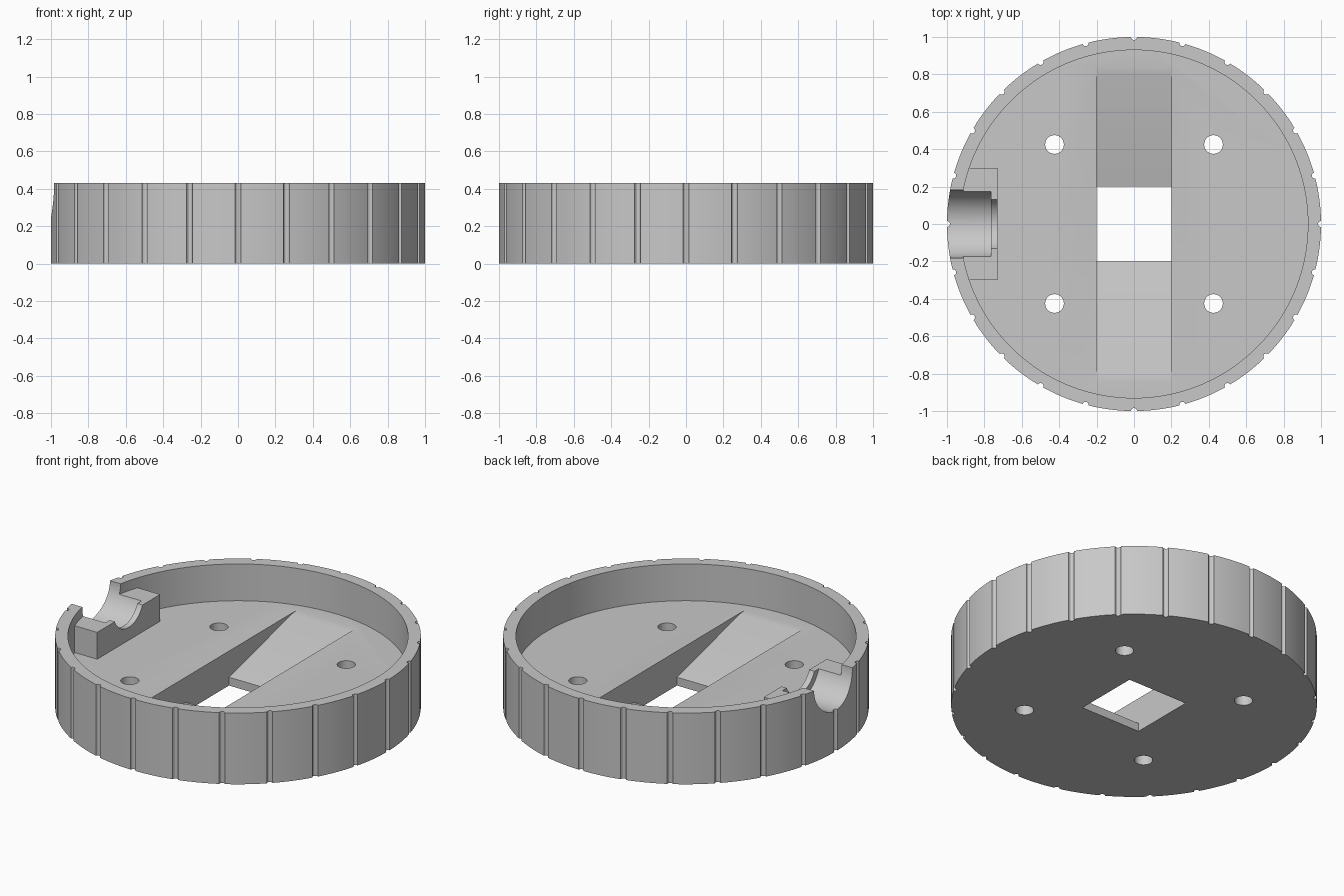
import bpy, bmesh, math
from mathutils import Matrix

if "Cube" in bpy.data.objects:
    bpy.data.objects.remove(bpy.data.objects["Cube"])

HEIGHT = 0.43
FLOOR = 0.208
GROOVES = 24

grey = bpy.data.materials.new("light_grey")
grey.diffuse_color = (0.58, 0.58, 0.58, 1)
grey.use_nodes = True
grey.node_tree.nodes["Principled BSDF"].inputs["Base Color"].default_value = grey.diffuse_color


def prism(name, points, lo, hi, matrix=Matrix()):
    """Extrude a 2D outline along its local z, then place it."""
    bm = bmesh.new()
    face = bm.faces.new([bm.verts.new((x, y, lo)) for x, y in points])
    out = bmesh.ops.extrude_face_region(bm, geom=[face])
    top = [v for v in out["geom"] if isinstance(v, bmesh.types.BMVert)]
    bmesh.ops.translate(bm, verts=top, vec=(0, 0, hi - lo))
    bmesh.ops.transform(bm, verts=bm.verts, matrix=matrix)
    bmesh.ops.recalc_face_normals(bm, faces=bm.faces)
    mesh = bpy.data.meshes.new(name)
    bm.to_mesh(mesh)
    bm.free()
    obj = bpy.data.objects.new(name, mesh)
    bpy.context.collection.objects.link(obj)
    mesh.materials.append(grey)
    return obj


def circle(radius, sides, cx=0.0, cy=0.0):
    return [(cx + radius * math.cos(2 * math.pi * i / sides),
             cy + radius * math.sin(2 * math.pi * i / sides)) for i in range(sides)]


def rect(x0, x1, y0, y1):
    return [(x0, y0), (x1, y0), (x1, y1), (x0, y1)]


def combine(target, other, operation):
    mod = target.modifiers.new("combine", "BOOLEAN")
    mod.operation = operation
    mod.solver = "EXACT"
    mod.object = other
    bpy.context.view_layer.objects.active = target
    bpy.ops.object.modifier_apply(modifier=mod.name)
    bpy.data.objects.remove(other, do_unlink=True)


# Outer outline with a small round groove every 15 degrees
outline = []
half = 0.016
for g in range(GROOVES):
    a = 2 * math.pi * g / GROOVES
    for k in range(7):                      # groove dip
        t = math.pi * k / 6
        r = math.cos(half) - half * math.sin(t)
        s = -half * math.cos(t)
        outline.append((r * math.cos(a) - s * math.sin(a),
                        r * math.sin(a) + s * math.cos(a)))
    for k in range(1, 8):                   # rim arc up to the next groove
        b = a + half + (2 * math.pi / GROOVES - 2 * half) * k / 8
        outline.append((math.cos(b), math.sin(b)))
base = prism("round_base", outline, 0, HEIGHT)

# Hollow interior
combine(base, prism("cavity", circle(0.93, 192), FLOOR, 0.7), "DIFFERENCE")

# Block that holds the cable socket, standing on the floor against the wall
combine(base, prism("socket_block", rect(-0.94, -0.73, -0.3, 0.3), 0.15, 0.37), "UNION")

# Round channel through wall and block, narrower at its inner end
along_x = Matrix(((0, 0, 1, 0), (1, 0, 0, 0), (0, 1, 0, 0), (0, 0, 0, 1)))
for name, radius, lo, hi in (("wide_channel", 0.183, -1.2, -0.765),
                             ("narrow_channel", 0.145, -0.8, -0.65)):
    combine(base, prism(name, circle(radius, 64, 0, HEIGHT), lo, hi, along_x), "DIFFERENCE")

# Slot with two ramps running down to a square through hole
slot = [(-0.2, -0.1), (0.2, -0.1), (0.2, 0.05), (0.8, 0.203), (0.84, FLOOR),
        (0.84, 0.3), (-0.84, 0.3), (-0.84, FLOOR), (-0.8, 0.203), (-0.2, 0.05)]
combine(base, prism("ramp_slot", slot, -0.2, 0.2, along_x), "DIFFERENCE")

# Four screw holes
for sx in (-1, 1):
    for sy in (-1, 1):
        hole = prism("screw_hole", circle(0.05, 32, sx * 0.425, sy * 0.425), -0.1, 0.3)
        combine(base, hole, "DIFFERENCE")

# Smooth the curved walls, keep hard edges
bpy.ops.object.select_all(action="DESELECT")
base.select_set(True)
bpy.context.view_layer.objects.active = base
bpy.ops.object.shade_smooth_by_angle(angle=math.radians(12))
